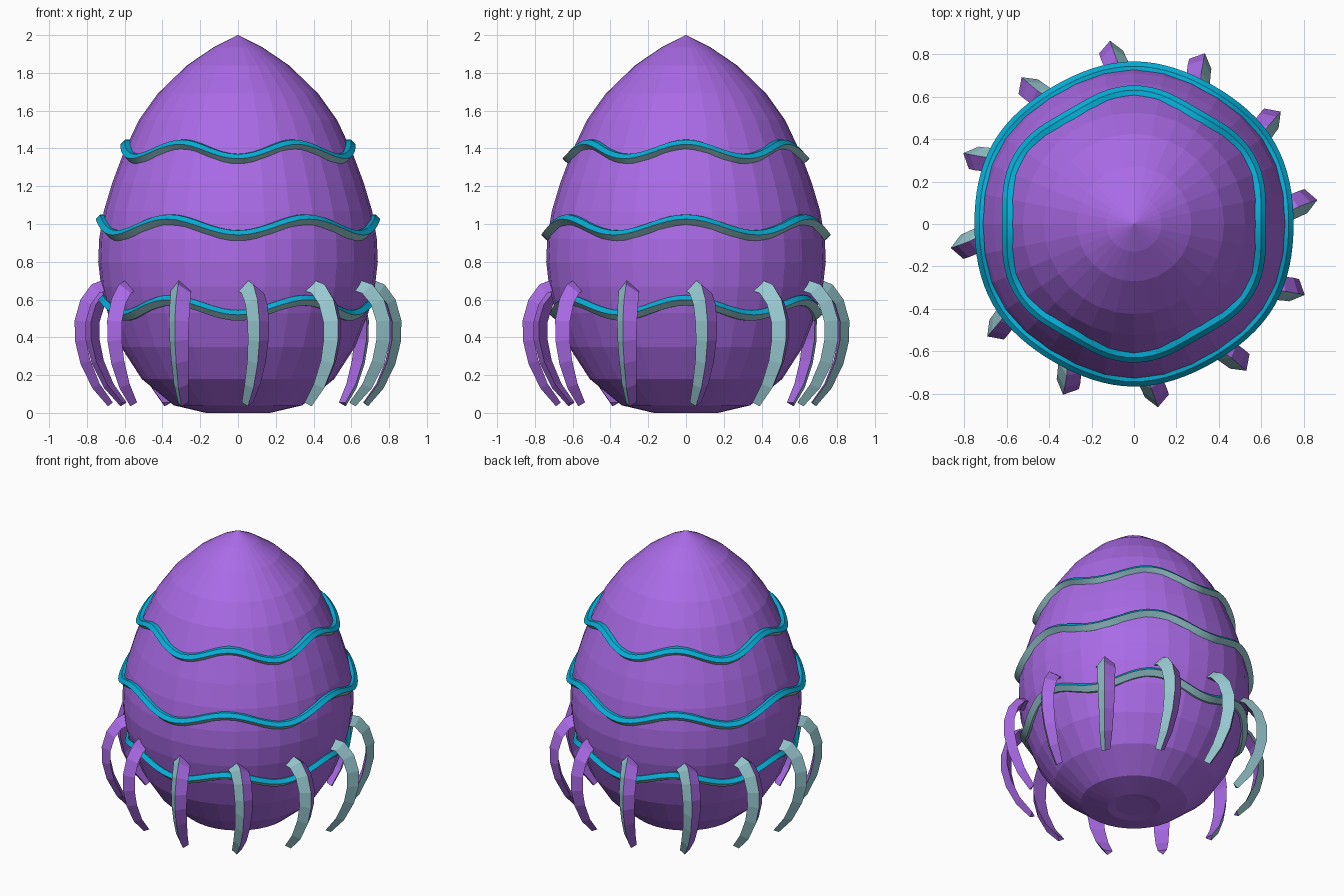
import bpy, bmesh, math
from mathutils import Vector, Matrix

if "Cube" in bpy.data.objects:
    bpy.data.objects.remove(bpy.data.objects["Cube"])


def material(name, rgb):
    m = bpy.data.materials.new(name)
    m.diffuse_color = (*rgb, 1)
    m.use_nodes = True
    m.node_tree.nodes["Principled BSDF"].inputs["Base Color"].default_value = m.diffuse_color
    return m


PURPLE = material("purple", (0.40, 0.145, 0.79))
CYAN = material("cyan", (0.002, 0.42, 0.67))
PALE = material("pale teal", (0.314, 0.597, 0.644))

# Egg outline as (radius, height)
PROFILE = [(0.12, 0.008), (0.17, 0.0), (0.34, 0.04), (0.51, 0.18), (0.62, 0.35),
           (0.69, 0.53), (0.725, 0.67), (0.74, 0.80), (0.735, 0.92), (0.71, 1.07),
           (0.665, 1.22), (0.605, 1.38), (0.525, 1.55), (0.425, 1.69),
           (0.27, 1.84), (0.13, 1.935)]


def egg_radius(z):
    for (r0, z0), (r1, z1) in zip(PROFILE[1:], PROFILE[2:]):
        if z0 <= z <= z1:
            return r0 + (r1 - r0) * (z - z0) / (z1 - z0)
    return 0.0


def bridge(bm, rings, closed=False):
    """Join successive vertex loops; returns rows of faces by loop side."""
    n = len(rings[0])
    pairs = list(zip(rings, rings[1:]))
    if closed:
        pairs.append((rings[-1], rings[0]))
    rows = [[] for _ in range(n)]
    for a, b in pairs:
        for i in range(n):
            j = (i + 1) % n
            rows[i].append(bm.faces.new((a[i], a[j], b[j], b[i])))
    return rows


def finish(bm, name, mats):
    bmesh.ops.recalc_face_normals(bm, faces=bm.faces)
    me = bpy.data.meshes.new(name)
    bm.to_mesh(me)
    bm.free()
    for m in mats:
        me.materials.append(m)
    ob = bpy.data.objects.new(name, me)
    bpy.context.collection.objects.link(ob)
    return ob


def smooth(ob, angle):
    bpy.ops.object.select_all(action='DESELECT')
    ob.select_set(True)
    bpy.context.view_layer.objects.active = ob
    bpy.ops.object.shade_smooth_by_angle(angle=math.radians(angle))


# Egg body: faceted lathe with a pointed top
SEG = 32
bm = bmesh.new()
rings = [[bm.verts.new((r * math.cos(2 * math.pi * i / SEG),
                        r * math.sin(2 * math.pi * i / SEG), z))
          for i in range(SEG)] for r, z in PROFILE]
bridge(bm, rings)
bm.faces.new(rings[0])
tip = bm.verts.new((0, 0, 2))
for i in range(SEG):
    bm.faces.new((rings[-1][i], rings[-1][(i + 1) % SEG], tip))
finish(bm, "egg_body", [PURPLE])


# Wavy bands hugging the egg: cyan above, pale below
BAND = [(-0.025, 0.03), (0.012, 0.028), (0.035, 0.004), (0.002, -0.027), (-0.025, -0.027)]


def wavy_band(name, z_mid, amp):
    bm = bmesh.new()
    rings = []
    for k in range(96):
        a = 2 * math.pi * k / 96
        z = z_mid + amp * math.cos(6 * a)
        r = egg_radius(z)
        rings.append([bm.verts.new(((r + dr) * math.cos(a), (r + dr) * math.sin(a), z + dz))
                      for dr, dz in BAND])
    rows = bridge(bm, rings, closed=True)
    for side in (2, 3):
        for f in rows[side]:
            f.material_index = 1
    smooth(finish(bm, name, [CYAN, PALE]), 25)


wavy_band("upper_band", 1.38, 0.038)
wavy_band("middle_band", 0.98, 0.042)
wavy_band("lower_band", 0.555, 0.040)

# Claw ridge path: radius, sideways drift, height, width, depth
CLAW = [(0.70, -0.03, 0.71, 0.120, 0.060), (0.78, 0.0, 0.68, 0.120, 0.058),
        (0.84, 0.015, 0.60, 0.118, 0.056), (0.872, 0.022, 0.49, 0.115, 0.055),
        (0.870, 0.022, 0.38, 0.110, 0.054), (0.840, 0.016, 0.26, 0.100, 0.050),
        (0.775, 0.0, 0.13, 0.085, 0.042), (0.69, -0.02, 0.035, 0.060, 0.030)]


def claw(name, angle):
    bm = bmesh.new()
    rings = []
    for i, (r, t, z, w, d) in enumerate(CLAW):
        a, b = CLAW[max(i - 1, 0)], CLAW[min(i + 1, len(CLAW) - 1)]
        tangent = Vector((b[0] - a[0], 0, b[2] - a[2])).normalized()
        out = Vector((-tangent.z, 0, tangent.x))
        ridge = Vector((r, t, z))
        base = ridge - out * d
        side = Vector((0, w / 2, 0))
        # triangular section: clockwise corner, ridge, other corner
        rings.append([bm.verts.new(p) for p in (base - side, ridge, base + side)])
    rows = bridge(bm, rings)
    for f in rows[0]:
        f.material_index = 1
    bm.faces.new(rings[0])
    bm.faces.new(rings[-1])
    bmesh.ops.transform(bm, matrix=Matrix.Rotation(angle, 4, 'Z'), verts=bm.verts)
    finish(bm, name, [PURPLE, PALE])


for k in range(12):
    claw(f"claw_{k + 1}", math.radians(6 + 30 * k))
